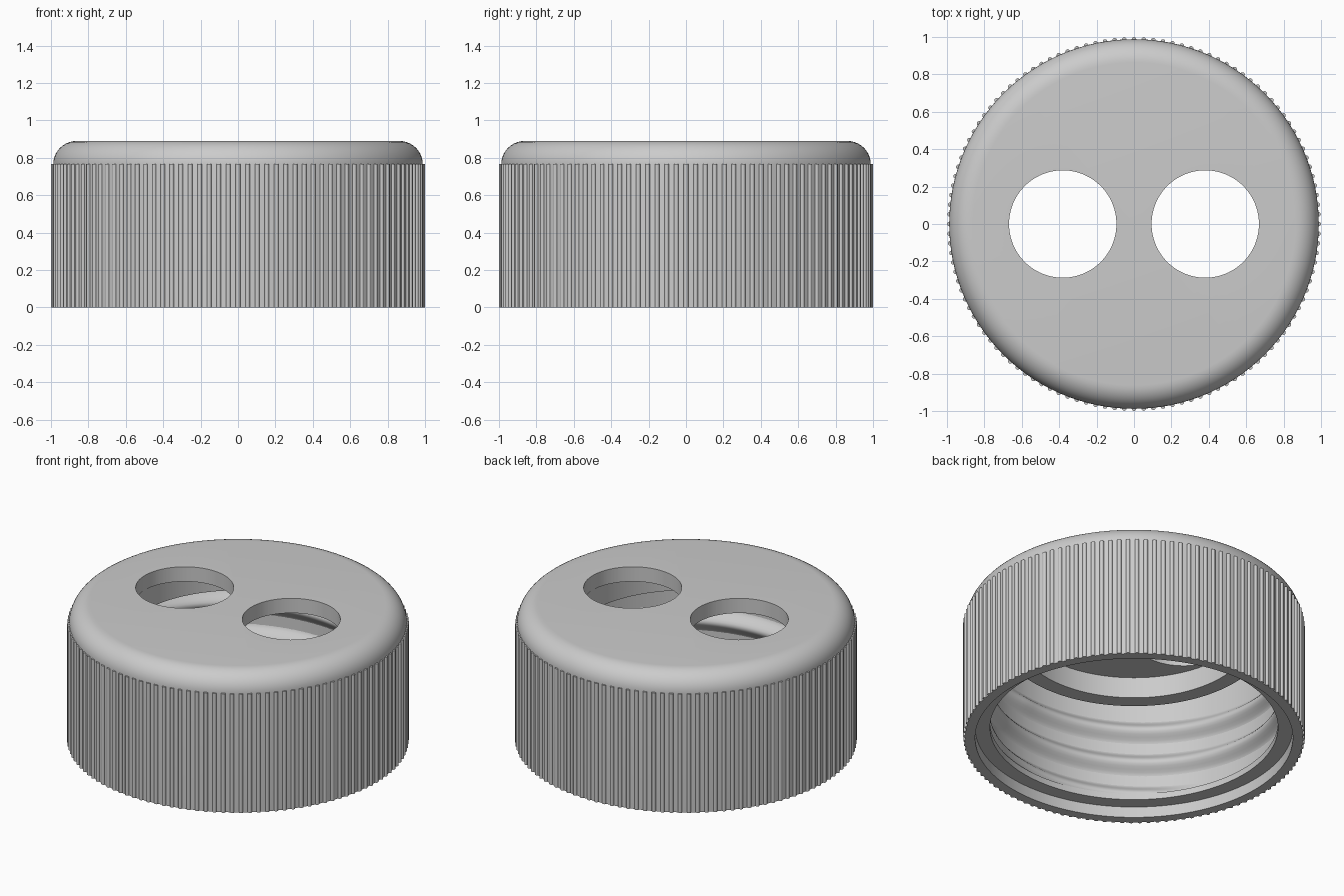
import bpy, bmesh, math
from math import sin, cos, pi, radians

default = bpy.data.objects.get("Cube")
if default:
    bpy.data.objects.remove(default, do_unlink=True)

grey = bpy.data.materials.new("grey_plastic")
grey.use_nodes = True
grey.diffuse_color = (0.6, 0.6, 0.6, 1)
grey.node_tree.nodes["Principled BSDF"].inputs["Base Color"].default_value = (0.6, 0.6, 0.6, 1)


def finish(bm, name):
    """Turn a bmesh into a named grey object."""
    bmesh.ops.recalc_face_normals(bm, faces=bm.faces)
    mesh = bpy.data.meshes.new(name)
    bm.to_mesh(mesh)
    bm.free()
    mesh.materials.append(grey)
    obj = bpy.data.objects.new(name, mesh)
    bpy.context.collection.objects.link(obj)
    return obj


def smooth(obj):
    bpy.ops.object.select_all(action='DESELECT')
    obj.select_set(True)
    bpy.context.view_layer.objects.active = obj
    bpy.ops.object.shade_smooth_by_angle(angle=radians(35))


def lathe(profile, name, steps=180):
    """Spin a closed (radius, height) profile that starts and ends on the axis."""
    bm = bmesh.new()
    verts = [bm.verts.new((r, 0, z)) for r, z in profile]
    edges = [bm.edges.new(pair) for pair in zip(verts, verts[1:])]
    bmesh.ops.spin(bm, geom=verts + edges, cent=(0, 0, 0), axis=(0, 0, 1),
                   angle=2 * pi, steps=steps, use_duplicate=False)
    bmesh.ops.remove_doubles(bm, verts=bm.verts, dist=1e-4)
    return finish(bm, name)


# Cap shell: domed edge, stepped mouth with a lip, bore and hanging seal ring
HEIGHT, OUTER, BORE, LIP, CEILING = 0.89, 0.988, 0.895, 0.843, 0.795
FILLET = 0.125
shoulder = [(OUTER - FILLET + FILLET * cos(a), HEIGHT - FILLET + FILLET * sin(a))
            for a in (i * pi / 20 for i in range(11))]
inside = [(0, CEILING), (0.672, CEILING), (0.672, 0.66), (0.77, 0.66), (0.77, CEILING),
          (BORE, CEILING), (BORE, 0.11), (LIP, 0.11), (LIP, 0.07), (0.93, 0.07), (0.93, 0)]
cap = lathe(inside + [(OUTER, 0)] + shoulder + [(0, HEIGHT)], "cap_shell")

# Two round holes through the top
for side in (-1, 1):
    bm = bmesh.new()
    bmesh.ops.create_cone(bm, cap_ends=True, segments=96, radius1=0.287, radius2=0.287, depth=0.3)
    bmesh.ops.translate(bm, verts=bm.verts, vec=(side * 0.381, 0, HEIGHT))
    cutter = finish(bm, "hole_cutter")
    cutter.hide_render = True
    cut = cap.modifiers.new("hole", 'BOOLEAN')
    cut.operation, cut.solver, cut.object = 'DIFFERENCE', 'EXACT', cutter
    bpy.context.view_layer.objects.active = cap
    bpy.ops.object.modifier_apply(modifier=cut.name)
    bpy.data.objects.remove(cutter, do_unlink=True)
smooth(cap)

# Fine grip ribs around the side
RIBS, RIB_R, RIB_TOP = 120, 0.0125, 0.768
bm = bmesh.new()
for i in range(RIBS):
    a = 2 * pi * i / RIBS
    rib = bmesh.ops.create_cone(bm, cap_ends=True, segments=12, radius1=RIB_R,
                                radius2=RIB_R, depth=RIB_TOP)
    bmesh.ops.translate(bm, verts=rib["verts"],
                        vec=((1 - RIB_R) * cos(a), (1 - RIB_R) * sin(a), RIB_TOP / 2))
smooth(finish(bm, "grip_ribs"))

# Rounded screw thread inside the bore, fading out at both ends
PITCH, TURNS, START, DEPTH, HALF = 0.217, 2.28, radians(200), 0.055, 0.085
STEPS, SECTION = 276, 12
bm = bmesh.new()
rows = []
for i in range(STEPS + 1):
    turn = TURNS * i / STEPS
    a = START + 2 * pi * turn
    fade = min(1, 0.02 + min(i, STEPS - i) / 8)
    row = []
    for j in range(SECTION + 1):
        t = 2 * j / SECTION - 1
        r = BORE + 0.003 - DEPTH * fade * (0.5 + 0.5 * cos(pi * t))
        z = max(0.075, 0.098 + PITCH * turn + HALF * t)
        row.append(bm.verts.new((r * cos(a), r * sin(a), z)))
    rows.append(row)
for low, high in zip(rows, rows[1:]):
    for j in range(SECTION):
        bm.faces.new((low[j], high[j], high[j + 1], low[j + 1]))
    bm.faces.new((low[SECTION], high[SECTION], high[0], low[0]))
for end in (rows[0], rows[-1]):
    bm.faces.new(end)
smooth(finish(bm, "screw_thread"))
